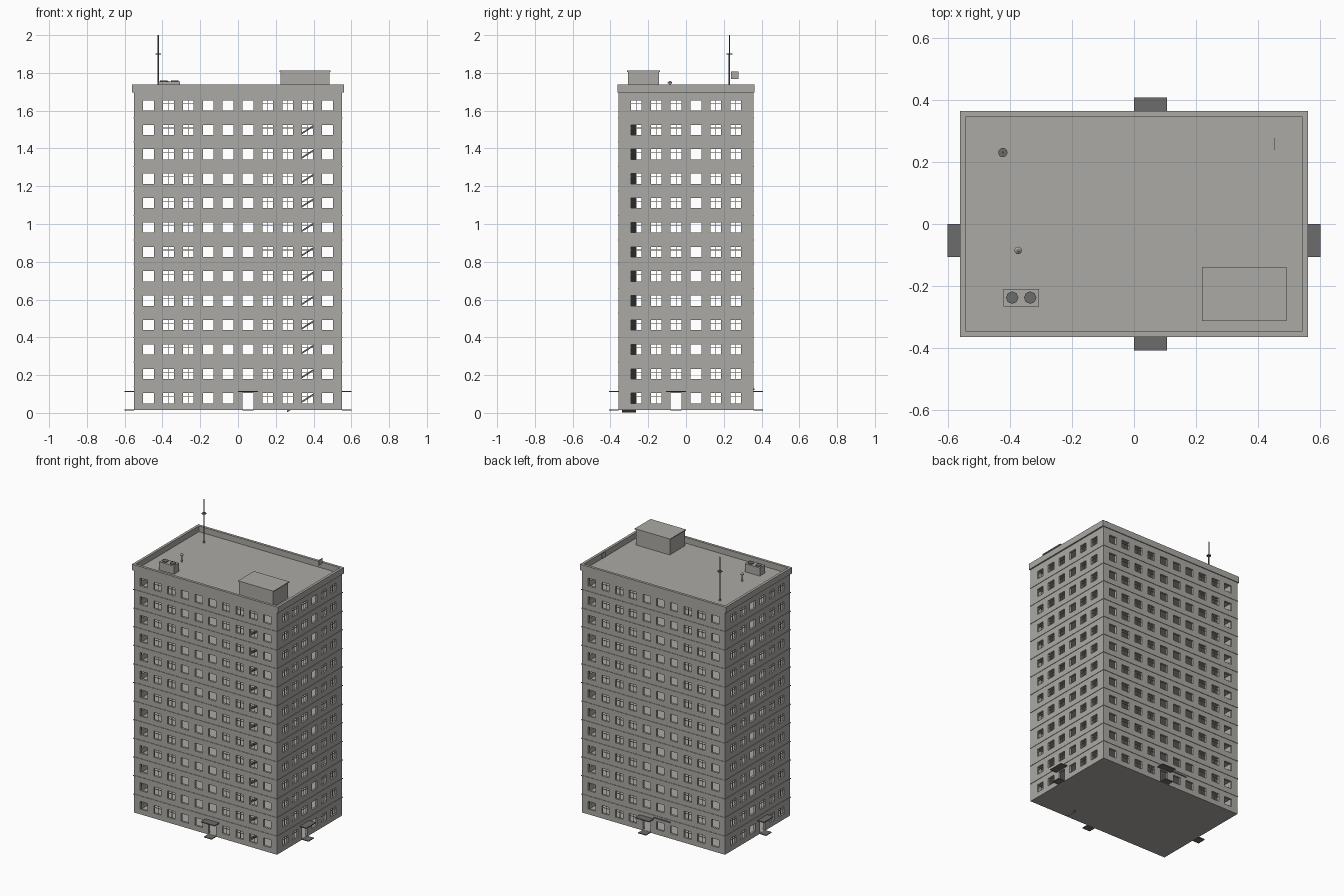
import bpy, bmesh
from mathutils import Vector

if "Cube" in bpy.data.objects:
    bpy.data.objects.remove(bpy.data.objects["Cube"], do_unlink=True)


def material(name, rgb):
    m = bpy.data.materials.new(name)
    m.use_nodes = True
    m.diffuse_color = (*rgb, 1)
    m.node_tree.nodes["Principled BSDF"].inputs["Base Color"].default_value = (*rgb, 1)
    return m


CONCRETE = material("concrete grey", (0.41, 0.40, 0.375))
DARK = material("dark grey", (0.15, 0.15, 0.155))

HX, HY = 0.55, 0.357            # half size of the body
BASE, ROOF, TOP = 0.016, 1.698, 1.738
STEP, FLOORS, FIRST = 0.1292, 13, 0.077
PITCH, WIN_W, WIN_H = 0.1053, 0.057, 0.054
FRONT = [(i - 4.5) * PITCH for i in range(10)]
SIDE = [(i - 2.5) * PITCH for i in range(6)]
ROWS = [FIRST + k * STEP for k in range(FLOORS)]
DOOR_X, DOOR_Y = FRONT[5], SIDE[2]


def finish(name, bm, mat):
    bmesh.ops.recalc_face_normals(bm, faces=bm.faces)
    mesh = bpy.data.meshes.new(name)
    bm.to_mesh(mesh)
    bm.free()
    mesh.materials.append(mat)
    ob = bpy.data.objects.new(name, mesh)
    bpy.context.collection.objects.link(ob)
    return ob


def add_box(bm, x, y, z):
    verts = bmesh.ops.create_cube(bm, size=1)["verts"]
    for v in verts:
        v.co = Vector([(a + b) / 2 + c * (b - a) for c, (a, b) in zip(v.co, (x, y, z))])


def boxes(name, mat, *specs):
    bm = bmesh.new()
    for spec in specs:
        add_box(bm, *spec)
    return finish(name, bm, mat)


def lathe(name, mat, x, y, profile, sides=10):
    """Turned solid from (radius, height) pairs."""
    bm = bmesh.new()
    rings = []
    for r, z in profile:
        ring = bmesh.ops.create_circle(bm, segments=sides, radius=r)["verts"]
        bmesh.ops.translate(bm, verts=ring, vec=(x, y, z))
        rings.append(ring)
    for a, b in zip(rings, rings[1:]):
        for i in range(sides):
            j = (i + 1) % sides
            bm.faces.new((a[i], a[j], b[j], b[i]))
    bm.faces.new(rings[0])
    bm.faces.new(rings[-1])
    return finish(name, bm, mat)


# Outer walls: one perimeter grid with window and door openings left out
def cuts(centres, half):
    """Edge positions along a wall, each with the opening index that starts there."""
    out = [(-half, None)]
    for i, c in enumerate(centres):
        out += [(c - WIN_W / 2, i), (c + WIN_W / 2, None)]
    return out


def reverse_cuts(centres, half):
    n = len(centres)
    return [(-p, None if i is None else n - 1 - i)
            for p, i in cuts([-c for c in reversed(centres)], half)]


loop = [((p, -HY), i, 5) for p, i in cuts(FRONT, HX)]
loop += [((HX, p), i, 2) for p, i in cuts(SIDE, HY)]
loop += [((p, HY), i, 5) for p, i in reverse_cuts(FRONT, HX)]
loop += [((-HX, p), i, 2) for p, i in reverse_cuts(SIDE, HY)]
levels = [BASE]
for z in ROWS:
    levels += [z - WIN_H / 2, z + WIN_H / 2]
levels.append(ROOF)

bm = bmesh.new()
grid = [[bm.verts.new((*p, z)) for z in levels] for p, _, _ in loop]
for c, (_, opening, door) in enumerate(loop):
    a, b = grid[c], grid[(c + 1) % len(grid)]
    for k in range(len(levels) - 1):
        window = opening is not None and k % 2 == 1
        doorway = opening == door and k < 2
        if not (window or doorway):
            bm.faces.new((a[k], b[k], b[k + 1], a[k + 1]))
walls = finish("outer_walls", bm, CONCRETE)
shell = walls.modifiers.new("thickness", "SOLIDIFY")
shell.thickness = 0.015
shell.offset = -1
shell.use_even_offset = True

# Ground plate, floor slabs with a slight ledge outside, and roof deck
boxes("ground_plate", CONCRETE, ((-HX, HX), (-HY, HY), (BASE - 0.002, BASE + 0.003)))
E = 0.003
boxes("floor_slabs", CONCRETE, *[
    ((-HX - E, HX + E), (-HY - E, HY + E), (z - STEP / 2 - 0.003, z - STEP / 2 + 0.002))
    for z in ROWS[1:]])
boxes("roof_deck", CONCRETE, ((-HX, HX), (-HY, HY), (ROOF - 0.006, ROOF)))

# Parapet ring
PX, PY, T = 0.56, 0.363, 0.018
boxes("parapet", CONCRETE,
      *[((-PX, PX), sorted((s * PY, s * (PY - T))), (ROOF - 0.002, TOP)) for s in (-1, 1)],
      *[(sorted((s * PX, s * (PX - T))), (T - PY, PY - T), (ROOF - 0.002, TOP)) for s in (-1, 1)])

# Window bars: an upright and a transom in the divided windows
bars = []
B = 0.0015
for row, z in enumerate(ROWS):
    zr, zt = (z - WIN_H / 2, z + WIN_H / 2), (z + 0.010 - B, z + 0.010 + B)
    for s in (-1, 1):
        y = sorted((s * (HY - 0.006), s * (HY - 0.010)))
        x = sorted((s * (HX - 0.006), s * (HX - 0.010)))
        for i, c in enumerate(FRONT):
            if i in (1, 2, 6, 7, 8):
                bars += [((c - B, c + B), y, zr), ((c - WIN_W / 2, c + WIN_W / 2), y, zt)]
        for i, c in enumerate(SIDE):
            if i != 3 and not (row == 0 and i == 2):
                bars += [(x, (c - B, c + B), zr), (x, (c - WIN_W / 2, c + WIN_W / 2), zt)]
boxes("window_bars", CONCRETE, *bars)

# Entrance canopies and door steps on all four sides
canopies, steps = [], []
for s in (-1, 1):
    for half, centre, flip in ((HY, DOOR_X, False), (HX, DOOR_Y, True)):
        out = sorted((s * half, s * (half + 0.05)))
        wide, narrow = (centre - 0.053, centre + 0.053), (centre - 0.03, centre + 0.03)
        canopies.append((out, wide, (0.111, 0.117)) if flip else (wide, out, (0.111, 0.117)))
        steps.append((out, narrow, (0.013, 0.018)) if flip else (narrow, out, (0.013, 0.018)))
boxes("entrance_canopies", DARK, *canopies)
boxes("door_steps", DARK, *steps)
boxes("rear_ledge", DARK, ((-0.13, 0.0), (HY, HY + 0.005), (0.122, 0.130)))

# Stair flights inside the front right corner
bm = bmesh.new()
for k in range(FLOORS - 1):
    z0 = 0.003 + k * STEP
    add_box(bm, (0.26, 0.46), (-0.34, -0.265), (z0, z0 + 0.010))
    bm.verts.ensure_lookup_table()
    for v in bm.verts[-8:]:
        v.co.z += (v.co.x - 0.26) / 0.2 * STEP
finish("stair_flights", bm, DARK)

# Roof house with thin cap
boxes("roof_house", CONCRETE, ((0.225, 0.485), (-0.308, -0.143), (ROOF, 1.806)))
boxes("roof_house_cap", CONCRETE, ((0.219, 0.491), (-0.313, -0.138), (1.806, 1.812)))

# Cooling unit with two fans
boxes("cooling_unit", CONCRETE, ((-0.42, -0.306), (-0.265, -0.21), (ROOF, 1.755)))
for n, x in (("left", -0.334), ("right", -0.392)):
    lathe(n + "_fan", DARK, x, -0.237, [(0.020, 1.754), (0.020, 1.760)], 8)

# Mast, vent pipe and small panel
lathe("mast", DARK, -0.422, 0.23,
      [(0.008, ROOF), (0.004, 1.71), (0.004, 1.898), (0.015, 1.898), (0.015, 1.903),
       (0.003, 1.903), (0.003, 2.0)], 12)
lathe("vent_pipe", CONCRETE, -0.373, -0.085,
      [(0.006, ROOF), (0.006, 1.744), (0.012, 1.744), (0.012, 1.749), (0.003, 1.757)], 12)
boxes("small_panel", CONCRETE, ((0.452, 0.454), (0.238, 0.277), (1.768, 1.807)))
